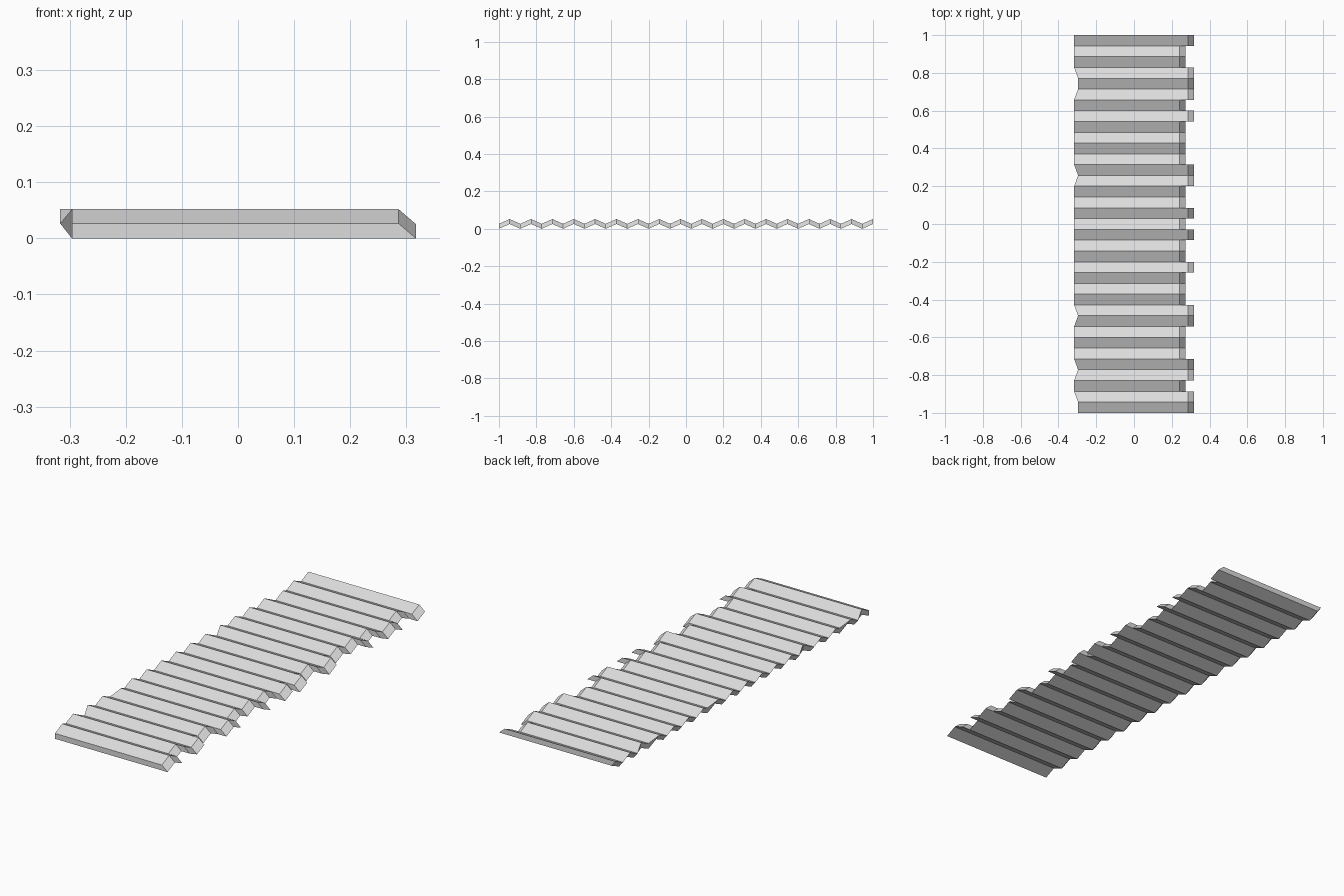
import bpy
import bmesh

cube = bpy.data.objects.get("Cube")
if cube:
    bpy.data.objects.remove(cube, do_unlink=True)

STRIPS = 35
THICK = 0.0265          # vertical thickness of the sheet
RISE = 0.0255           # height of each ridge
BEVEL = 0.031           # outward slope of the right-hand end
LEFT_OUT, LEFT_IN = -0.317, -0.296
LONG, SHORT = 0.286, 0.241
long_strips = {0, 1, 3, 4, 8, 9, 13, 16, 18, 21, 22, 27, 29, 30, 31, 34}
chipped_folds = {0, 1, 4, 9, 22, 30, 31}

bm = bmesh.new()


def face(*points):
    bm.faces.new([bm.verts.new(p) for p in points])


def top(x, k):
    return (x, -1 + 2 * k / STRIPS, THICK + RISE * (k % 2))


def bottom(x, k):
    return (x, -1 + 2 * k / STRIPS, RISE * (k % 2))


def left(k):
    return LEFT_IN if k in chipped_folds else LEFT_OUT


def right(i):
    return LONG if i in long_strips else SHORT


def wall(k, a_top, a_bottom, b_top, b_bottom, faces_front):
    """Upright wall across the thickness at fold k."""
    pts = [top(a_top, k), bottom(a_bottom, k), bottom(b_bottom, k), top(b_top, k)]
    face(*(pts if faces_front else reversed(pts)))


# Folded strips: top, underside, broken left edge, sloping right edge
for i in range(STRIPS):
    j, r = i + 1, right(i)
    face(top(left(i), i), top(r, i), top(r, j), top(left(j), j))
    face(bottom(LEFT_IN, i), bottom(LEFT_IN, j),
         bottom(r + BEVEL, j), bottom(r + BEVEL, i))
    face(top(left(i), i), top(left(j), j), bottom(LEFT_IN, j), bottom(LEFT_IN, i))
    face(top(r, i), bottom(r + BEVEL, i), bottom(r + BEVEL, j), top(r, j))

# Side walls where a long strip stands beyond a short one
for k in range(1, STRIPS):
    before, after = right(k - 1), right(k)
    if before != after:
        wall(k, SHORT, SHORT + BEVEL, LONG, LONG + BEVEL, after > before)

# Front and back walls
for k, i in ((0, 0), (STRIPS, STRIPS - 1)):
    wall(k, left(k), LEFT_IN, right(i), right(i) + BEVEL, k == 0)

bmesh.ops.remove_doubles(bm, verts=bm.verts, dist=0.0001)
mesh = bpy.data.meshes.new("corrugated_sheet")
bm.to_mesh(mesh)
bm.free()

# Plain grey finish
grey = bpy.data.materials.new("light_grey")
grey.use_nodes = True
color = (0.72, 0.72, 0.72, 1)
grey.diffuse_color = color
grey.node_tree.nodes["Principled BSDF"].inputs["Base Color"].default_value = color
mesh.materials.append(grey)

sheet = bpy.data.objects.new("corrugated_sheet", mesh)
bpy.context.collection.objects.link(sheet)
